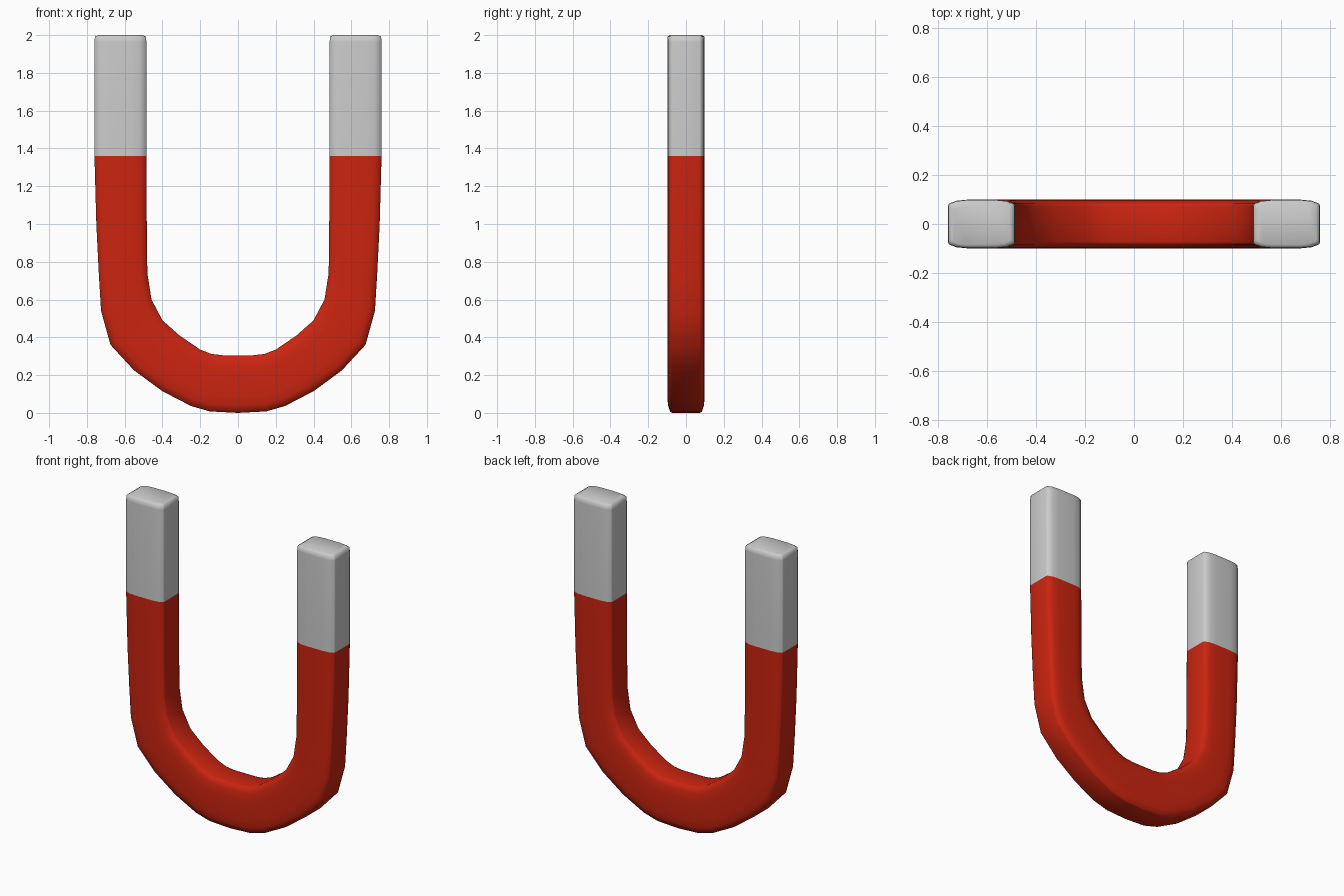
import bpy
import bmesh
from mathutils import Vector

cube = bpy.data.objects.get("Cube")
if cube:
    bpy.data.objects.remove(cube)


def make_material(name, colour):
    mat = bpy.data.materials.new(name)
    mat.use_nodes = True
    mat.diffuse_color = colour
    mat.node_tree.nodes["Principled BSDF"].inputs["Base Color"].default_value = colour
    return mat


red = make_material("red paint", (0.6, 0.018, 0.005, 1))
steel = make_material("bare steel", (0.6, 0.6, 0.6, 1))
SEAM = 1.36

# Stations of the left half: outer x, outer z, inner x, inner z, cross-section scale
tip = [(0.76, 2.0, 0.485, 2.0, 0.86), (0.76, 1.992, 0.485, 1.992, 0.98),
       (0.76, 1.965, 0.485, 1.965, 1)]
leg = [(0.76, SEAM, 0.485, SEAM, 1), (0.75, 1.0, 0.483, 1.0, 1),
       (0.737, 0.74, 0.48, 0.74, 1)]
bend = [(0.725, 0.54, 0.458, 0.60, 1), (0.675, 0.36, 0.40, 0.49, 1),
        (0.55, 0.225, 0.31, 0.41, 1), (0.40, 0.115, 0.20, 0.335, 1),
        (0.25, 0.037, 0.14, 0.312, 1), (0.15, 0.008, 0.08, 0.305, 1)]
half = tip + leg + bend
stations = half + [(0, 0, 0, 0.305, 1)] + [
    (-ox, oz, -ix, iz, s) for ox, oz, ix, iz, s in reversed(half)]

# Rounded bar section: position from centre to outer side, half depth
corner = [(0.22, 0.099), (0.37, 0.095), (0.485, 0.083), (0.5, 0.072)]
quarter_pairs = [(u, d) for u, d in corner] + [(u, -d) for u, d in reversed(corner)]
section = quarter_pairs + [(-u, -d) for u, d in quarter_pairs]

# Sweep the section through the horseshoe
bm = bmesh.new()
rings = []
for ox, oz, ix, iz, s in stations:
    outer, inner = Vector((ox, 0, oz)), Vector((ix, 0, iz))
    centre, across = (outer + inner) / 2, outer - inner
    rings.append([bm.verts.new(centre + across * u * s + Vector((0, d * s, 0)))
                  for u, d in section])
count = len(section)
for a, b in zip(rings, rings[1:]):
    for i in range(count):
        j = (i + 1) % count
        bm.faces.new((a[i], a[j], b[j], b[i]))
bm.faces.new(rings[0])
bm.faces.new(rings[-1])
bmesh.ops.recalc_face_normals(bm, faces=bm.faces)

# Steel above the seam, red below
for face in bm.faces:
    face.material_index = int(face.calc_center_median().z > SEAM)

mesh = bpy.data.meshes.new("horseshoe_magnet")
bm.to_mesh(mesh)
bm.free()
mesh.materials.append(red)
mesh.materials.append(steel)
magnet = bpy.data.objects.new("horseshoe_magnet", mesh)
bpy.context.collection.objects.link(magnet)
bpy.ops.object.select_all(action="DESELECT")
magnet.select_set(True)
bpy.context.view_layer.objects.active = magnet
bpy.ops.object.shade_smooth_by_angle(angle=1.3)
